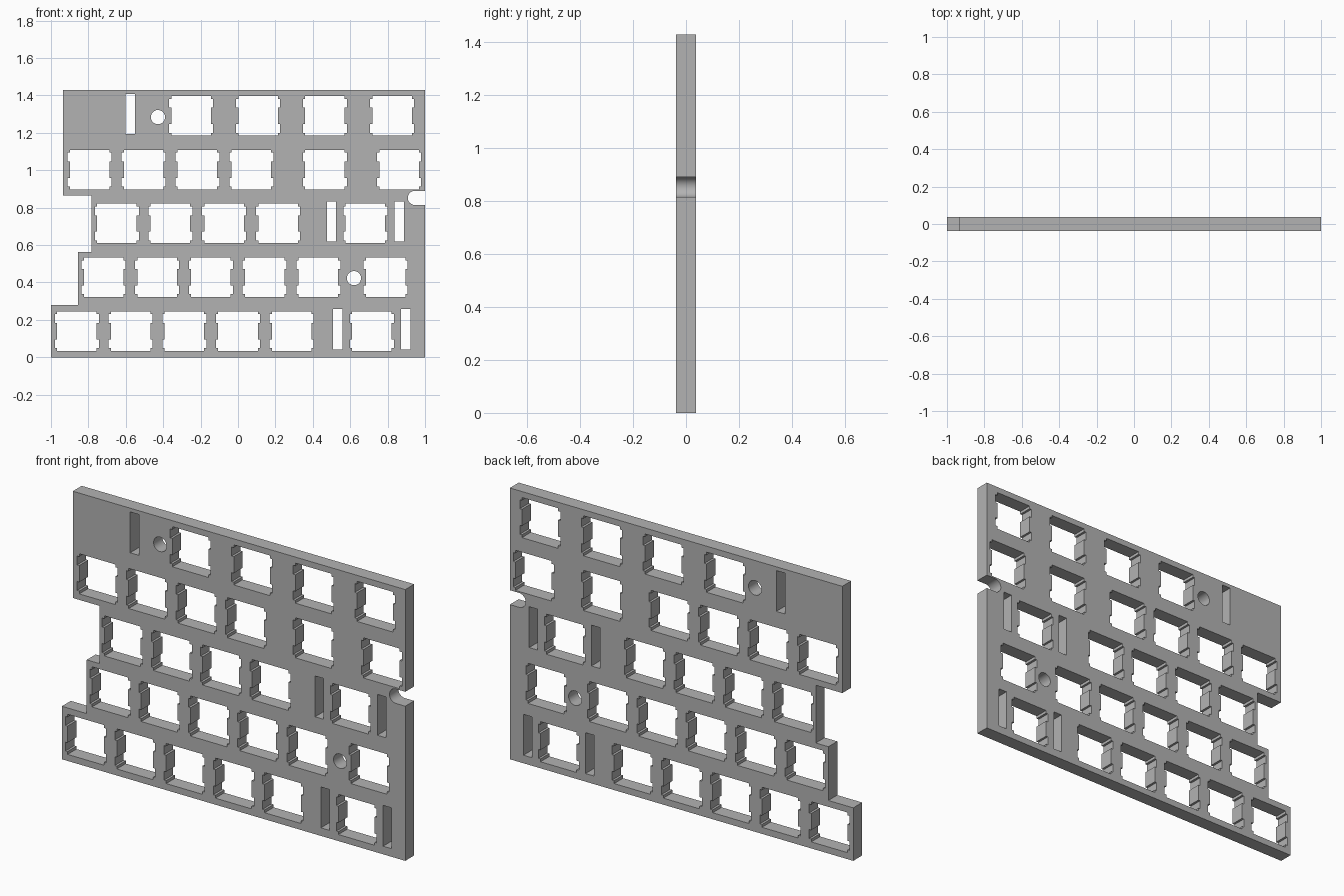
import bpy, bmesh, math

cube = bpy.data.objects.get("Cube")
if cube:
    bpy.data.objects.remove(cube, do_unlink=True)

MM = 0.01509          # one millimetre of the plate in scene units
HALF_DEPTH = 0.037
ROW_Z = [0.14 + 0.2877 * i for i in range(5)]

# Centres of the switch openings, bottom row first
ROWS = [
    [-0.861, -0.574, -0.287, 0.0, 0.287, 0.716],
    [-0.719, -0.432, -0.145, 0.142, 0.43, 0.789],
    [-0.647, -0.361, -0.074, 0.214, 0.681],
    [-0.793, -0.505, -0.217, 0.071, 0.465, 0.862],
    [-0.251, 0.107, 0.465, 0.824],
]
# Stabiliser slots (row, x) and round screw holes (x, z)
SLOTS = [(0, 0.534), (0, 0.896), (2, 0.5), (2, 0.8625), (4, -0.577)]
SCREW_HOLES = [(-0.428, 1.284), (0.62, 0.423)]
HOLE_RADIUS = 0.038


def arc(x, z, radius, start, end, steps):
    angles = [math.radians(start + (end - start) * i / steps) for i in range(steps + 1)]
    return [(x + radius * math.cos(a), z + radius * math.sin(a)) for a in angles]


def rectangle(x, z, w, h):
    return [(x + sx * w / 2, z + sz * h / 2)
            for sx, sz in ((-1, -1), (1, -1), (1, 1), (-1, 1))]


def switch_opening(x, z):
    # Square opening with two clip notches on each side
    right = [(7, -7), (7, -6), (7.8, -6), (7.8, -2.9), (7, -2.9)]
    right += [(px, -pz) for px, pz in reversed(right)]
    loop = right + [(-px, pz) for px, pz in reversed(right)]
    return [(x + px * MM, z + pz * MM) for px, pz in loop]


# Stepped outer edge with the rounded screw notch on the right
outline = [(-1, 0), (1, 0)]
outline += [(1, 0.852 - HOLE_RADIUS)]
outline += arc(0.946, 0.852, HOLE_RADIUS, 270, 90, 24)
outline += [(1, 0.852 + HOLE_RADIUS), (1, 1.428), (-0.936, 1.428), (-0.936, 0.866),
            (-0.782, 0.866), (-0.782, 0.562), (-0.855, 0.562), (-0.855, 0.279), (-1, 0.279)]

loops = [outline]
for z, centres in zip(ROW_Z, ROWS):
    loops += [switch_opening(x, z) for x in centres]
loops += [rectangle(x, ROW_Z[row] + 0.01, 0.05, 0.215) for row, x in SLOTS]
loops += [arc(x, z, HOLE_RADIUS, 0, 360, 40)[:-1] for x, z in SCREW_HOLES]

# Filled flat curve, extruded to the plate thickness
curve = bpy.data.curves.new("plate_profile", "CURVE")
curve.dimensions = "2D"
curve.fill_mode = "BOTH"
curve.extrude = HALF_DEPTH
for loop in loops:
    spline = curve.splines.new("POLY")
    spline.points.add(len(loop) - 1)
    for point, (x, z) in zip(spline.points, loop):
        point.co = (x, z, 0, 1)
    spline.use_cyclic_u = True

plate = bpy.data.objects.new("switch_plate", curve)
bpy.context.collection.objects.link(plate)
plate.rotation_euler.x = math.pi / 2
bpy.ops.object.select_all(action="DESELECT")
plate.select_set(True)
bpy.context.view_layer.objects.active = plate
bpy.ops.object.convert(target="MESH")
bpy.ops.object.transform_apply(location=False, rotation=True, scale=False)

# Join the walls to the faces
bm = bmesh.new()
bm.from_mesh(plate.data)
bmesh.ops.remove_doubles(bm, verts=bm.verts, dist=0.0001)
bmesh.ops.recalc_face_normals(bm, faces=bm.faces)
bm.to_mesh(plate.data)
bm.free()
bpy.ops.object.shade_smooth_by_angle(angle=math.radians(30))

# Plain grey
grey = bpy.data.materials.new("plain_grey")
grey.use_nodes = True
colour = (0.45, 0.45, 0.45, 1)
grey.diffuse_color = colour
grey.node_tree.nodes["Principled BSDF"].inputs["Base Color"].default_value = colour
plate.data.materials.clear()
plate.data.materials.append(grey)
